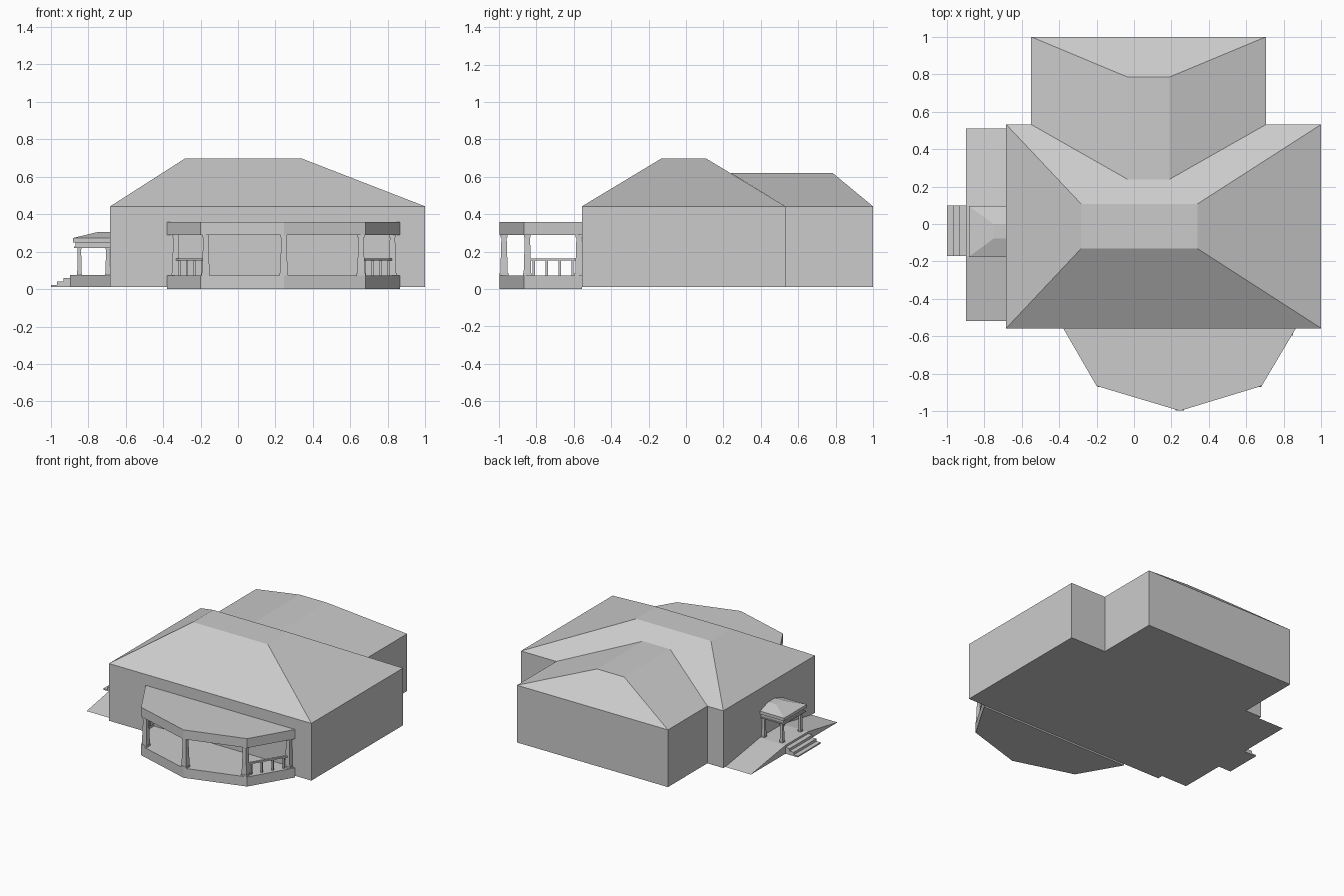
import bpy, bmesh
from mathutils import Vector

if "Cube" in bpy.data.objects:
    bpy.data.objects.remove(bpy.data.objects["Cube"])


def loft(name, rings, skip=()):
    """Closed flat-faced solid through equal-length rings; skip drops side columns."""
    bm = bmesh.new()
    loops = [[bm.verts.new(p) for p in ring] for ring in rings]
    n = len(loops[0])
    for k, (a, b) in enumerate(zip(loops, loops[1:])):
        for i in range(n):
            if (k, i) not in skip:
                j = (i + 1) % n
                bm.faces.new((a[i], a[j], b[j], b[i]))
    bm.faces.new(loops[0][::-1])
    bm.faces.new(loops[-1])
    mesh = bpy.data.meshes.new(name)
    bm.to_mesh(mesh)
    bm.free()
    obj = bpy.data.objects.new(name, mesh)
    bpy.context.collection.objects.link(obj)
    return obj


def rect(x0, x1, y0, y1, z):
    return [(x0, y0, z), (x1, y0, z), (x1, y1, z), (x0, y1, z)]


def box(name, x0, x1, y0, y1, z0, z1):
    return loft(name, [rect(x0, x1, y0, y1, z0), rect(x0, x1, y0, y1, z1)])


def square(x, y, z, r):
    return rect(x - r, x + r, y - r, y + r, z)


def column(name, x, y, z0, z1, r0, r1):
    """Tapered post with a slightly wider foot and head."""
    h = z1 - z0
    radii = [(0, r0 * 1.15), (.06, r0 * 1.15), (.06, r0), (.94, r1), (.94, r1 * 1.25), (1, r1 * 1.25)]
    return loft(name, [square(x, y, z0 + h * t, r) for t, r in radii])


def rail(name, p, q, z, w, h):
    """Horizontal bar from p to q in plan."""
    p, q = Vector(p), Vector(q)
    d = (q - p).normalized() * w / 2
    s = Vector((-d.y, d.x))
    plan = [p + s, p - s, q - s, q + s]
    return loft(name, [[(v.x, v.y, zz) for v in plan] for zz in (z, z + h)])


G = 0.012   # underside of the house
E = 0.442   # eaves height

# Main block with flat-topped hip roof
loft("main_house", [rect(-.683, 1, -.557, .532, G), rect(-.683, 1, -.557, .532, E),
                    rect(-.283, .34, -.132, .108, .698)])

# Rear wing, its roof running into the main roof
loft("rear_wing", [rect(-.55, .706, .532, 1, G), rect(-.55, .706, .532, 1, E),
                   rect(-.035, .19, .239, .785, .62)], skip={(0, 0), (1, 0)})

# Front porch: angled deck and flat canopy
plan = [(-.378, -.557), (-.2, -.865), (.245, -.998), (.682, -.865), (.865, -.557)]
for name, z0, z1 in (("porch_deck", 0, .072), ("porch_canopy", .29, .36)):
    loft(name, [[(x, y, z) for x, y in plan] for z in (z0, z1)])

# Front porch columns
posts = [(-.332, -.572), (-.172, -.848), (.245, -.973), (.657, -.848), (.825, -.572)]
for i, (x, y) in enumerate(posts):
    column(f"porch_column_{i + 1}", x, y, .072, .29, .020, .014)

# Railings on the two porch ends
for side, p, q in (("left", posts[0], posts[1]), ("right", posts[4], posts[3])):
    rail(f"porch_rail_{side}", p, q, .152, .016, .011)
    for i in range(4):
        x, y = Vector(p).lerp(Vector(q), (i + .5) / 4)
        box(f"baluster_{side}_{i + 1}", x - .006, x + .006, y - .006, y + .006, .072, .153)

# Side entrance: landing with a ramp each way (one profile swept across x)
profile = [(-.517, G), (.51, G), (.1, .075), (-.17, .075)]
loft("landing_with_ramps", [[(x, y, z) for y, z in profile] for x in (-.683, -.897)][::-1])

# Side steps
for i in range(3):
    x = -1 + .034 * i
    box(f"side_step_{i + 1}", x, -.897, -.17, .1, G, .022 + .019 * i)

# Side entrance canopy: plate, beam and flat-topped hip roof
box("side_canopy_plate", -.877, -.683, -.17, .09, .219, .227)
box("side_canopy_beam", -.868, -.683, -.162, .082, .227, .25)
loft("side_canopy_roof", [rect(-.882, -.683, -.175, .095, .25), rect(-.882, -.683, -.175, .095, .273),
                          rect(-.75, -.683, -.078, 0, .305)])

# Side entrance columns
for i, x in enumerate((-.847, -.696)):
    for j, y in enumerate((-.148, .068)):
        column(f"side_column_{2 * i + j + 1}", x, y, .075, .22, .012, .009)
